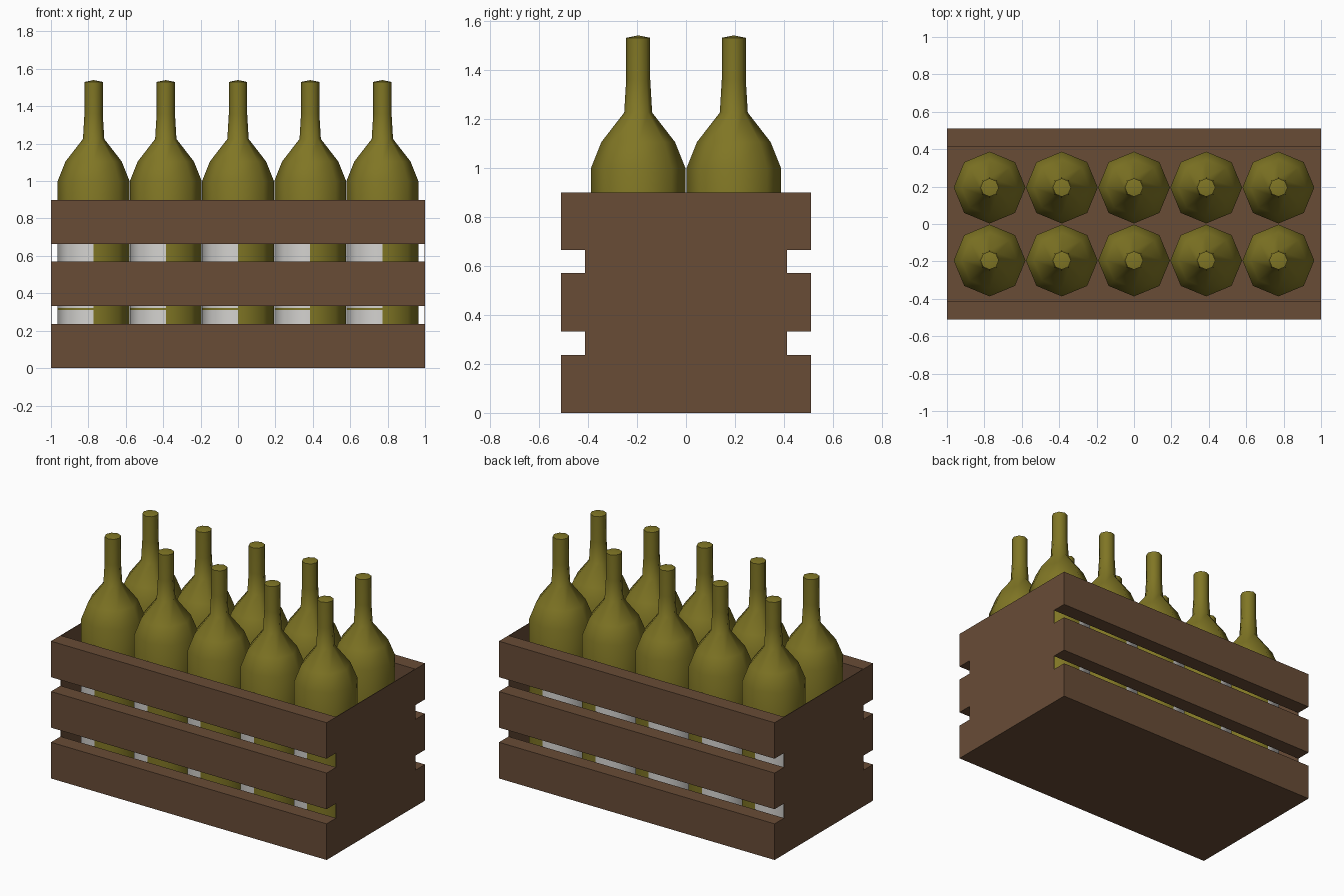
import bpy, bmesh, math

if "Cube" in bpy.data.objects:
    bpy.data.objects.remove(bpy.data.objects["Cube"])


def material(name, rgb):
    m = bpy.data.materials.new(name)
    m.diffuse_color = (*rgb, 1.0)
    m.use_nodes = True
    m.node_tree.nodes["Principled BSDF"].inputs["Base Color"].default_value = m.diffuse_color
    return m


wood = material("brown wood", (0.138, 0.072, 0.037))
glass = material("olive glass", (0.215, 0.18, 0.018))
paper = material("white label", (0.66, 0.65, 0.63))


def new_object(name, bm, mats):
    me = bpy.data.meshes.new(name)
    bmesh.ops.recalc_face_normals(bm, faces=bm.faces)
    bm.to_mesh(me)
    bm.free()
    for m in mats:
        me.materials.append(m)
    ob = bpy.data.objects.new(name, me)
    bpy.context.collection.objects.link(ob)
    return ob


def box(name, x0, x1, y0, y1, z0, z1):
    bm = bmesh.new()
    bmesh.ops.create_cube(bm, size=1)
    for v in bm.verts:
        v.co.x = x1 if v.co.x > 0 else x0
        v.co.y = y1 if v.co.y > 0 else y0
        v.co.z = z1 if v.co.z > 0 else z0
    return new_object(name, bm, [wood])


# crate: three slats front and back, thin end panels and floor
for z0, z1 in ((0, 0.237), (0.333, 0.57), (0.664, 0.90)):
    box("front_slat", -1, 1, -0.51, -0.411, z0, z1)
    box("back_slat", -1, 1, 0.411, 0.51, z0, z1)
box("left_end_panel", -1, -0.996, -0.411, 0.411, 0, 0.90)
box("right_end_panel", 0.996, 1, -0.411, 0.411, 0, 0.90)
box("crate_floor", -0.996, 0.996, -0.411, 0.411, 0, 0.004)

# bottle: eight-sided lathe profile (radius, height)
SIDES = 8
PROFILE = [(0.192, 0.02), (0.192, 0.10), (0.192, 0.312), (0.192, 0.322),
           (0.192, 0.75), (0.192, 1.0), (0.15, 1.105), (0.057, 1.225),
           (0.049, 1.36), (0.049, 1.53)]


def bottle_mesh():
    bm = bmesh.new()
    rings = []
    for r, z in PROFILE:
        rings.append([bm.verts.new((r * math.cos(2 * math.pi * i / SIDES),
                                    r * math.sin(2 * math.pi * i / SIDES), z))
                      for i in range(SIDES)])
    for a, b in zip(rings, rings[1:]):
        for i in range(SIDES):
            j = (i + 1) % SIDES
            bm.faces.new((a[i], a[j], b[j], b[i]))
    bm.faces.new(rings[0][::-1])
    tip = bm.verts.new((0, 0, 1.54))
    for i in range(SIDES):
        bm.faces.new((rings[-1][i], rings[-1][(i + 1) % SIDES], tip))
    # paper label wraps the left half, split by a thin band of glass
    for f in bm.faces:
        c = f.calc_center_median()
        if c.x < -0.01 and 0.10 < c.z < 0.75 and not 0.312 < c.z < 0.322:
            f.material_index = 1
    return new_object("bottle", bm, [glass, paper])


first = bottle_mesh()
bpy.ops.object.select_all(action='DESELECT')
first.select_set(True)
bpy.context.view_layer.objects.active = first
bpy.ops.object.shade_smooth_by_angle(angle=math.radians(60))

# two rows of five bottles
spots = [(-0.772 + 0.386 * i, y) for y in (-0.195, 0.195) for i in range(5)]
for k, (x, y) in enumerate(spots):
    ob = first
    if k:
        ob = first.copy()
        bpy.context.collection.objects.link(ob)
    ob.location = (x, y, 0)
